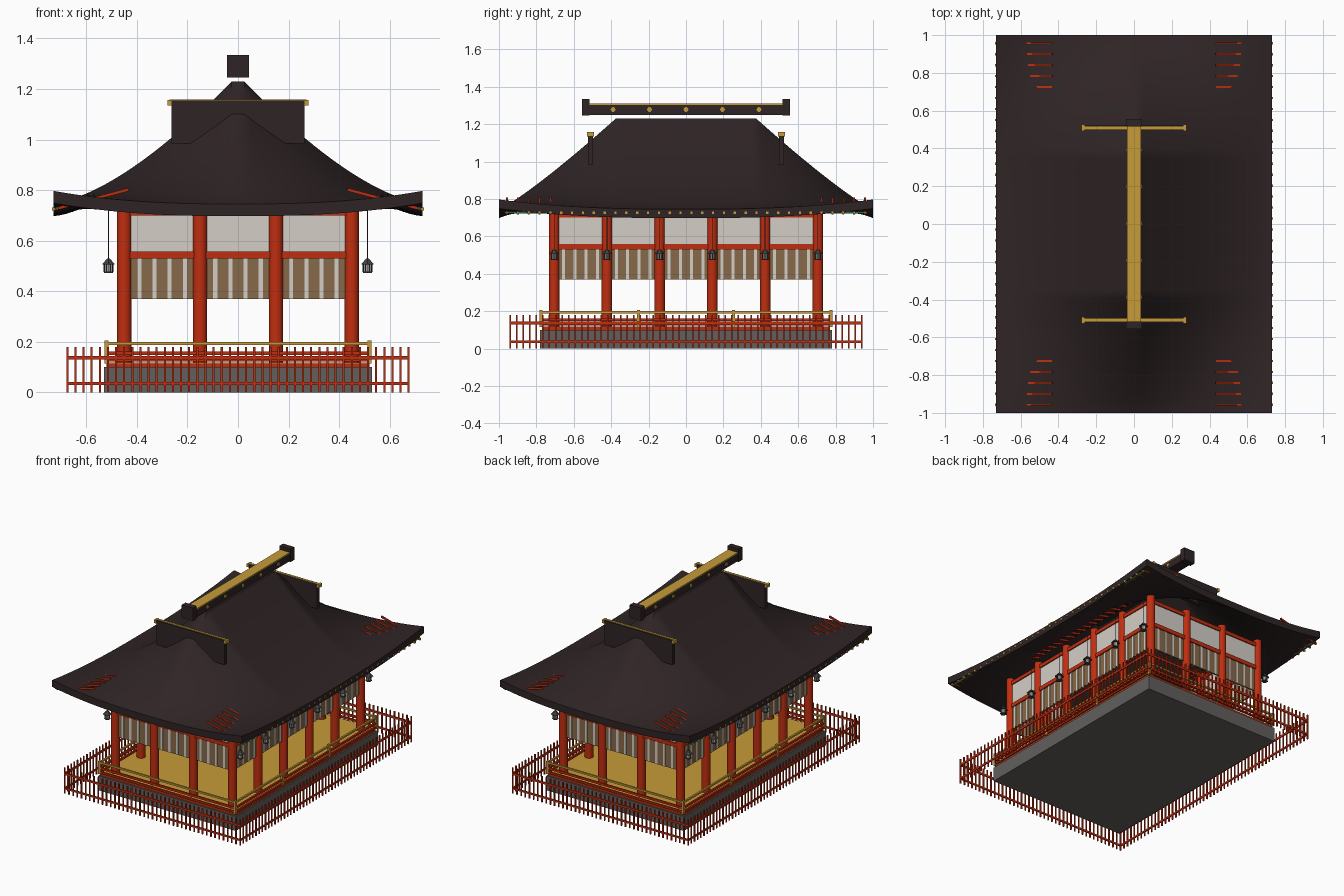
import bpy, bmesh, math
from mathutils import Matrix, Vector

if "Cube" in bpy.data.objects:
    bpy.data.objects.remove(bpy.data.objects["Cube"])


def material(name, r, g, b):
    lin = [((c / 255 + 0.055) / 1.055) ** 2.4 for c in (r, g, b)]
    m = bpy.data.materials.new(name)
    m.diffuse_color = (*lin, 1)
    m.use_nodes = True
    m.node_tree.nodes["Principled BSDF"].inputs["Base Color"].default_value = m.diffuse_color
    return m


ROOF = material("dark_roof", 47, 36, 37)
RED = material("vermilion", 192, 46, 16)
GOLD = material("gold", 198, 156, 58)
WHITE = material("plaster", 212, 206, 198)
STONE = material("stone", 98, 96, 93)
BROWN = material("bamboo", 135, 106, 74)
METAL = material("dark_metal", 62, 65, 63)
GREEN = material("green", 45, 105, 70)


class Part:
    """Collects primitives into one mesh object."""

    def __init__(self, name, mat):
        self.name, self.mat, self.bm = name, mat, bmesh.new()

    def box(self, x0, x1, y0, y1, z0, z1, rot=None):
        c = Vector(((x0 + x1) / 2, (y0 + y1) / 2, (z0 + z1) / 2))
        m = Matrix.Translation(c) @ (rot or Matrix()) @ Matrix.Diagonal((x1 - x0, y1 - y0, z1 - z0, 1))
        bmesh.ops.create_cube(self.bm, size=1, matrix=m)

    def cone(self, x, y, z0, z1, r0, r1, n=12):
        bmesh.ops.create_cone(self.bm, cap_ends=True, segments=n, radius1=r0, radius2=r1,
                              depth=z1 - z0, matrix=Matrix.Translation((x, y, (z0 + z1) / 2)))

    def stud(self, x, y, z, r, length):
        m = Matrix.Translation((x, y, z)) @ Matrix.Rotation(math.pi / 2, 4, 'Y')
        bmesh.ops.create_cone(self.bm, cap_ends=True, segments=10, radius1=r, radius2=r, depth=length, matrix=m)

    def done(self, smooth=False):
        me = bpy.data.meshes.new(self.name)
        self.bm.to_mesh(me)
        self.bm.free()
        me.materials.append(self.mat)
        ob = bpy.data.objects.new(self.name, me)
        bpy.context.collection.objects.link(ob)
        if smooth:
            bpy.ops.object.select_all(action='DESELECT')
            ob.select_set(True)
            bpy.context.view_layer.objects.active = ob
            bpy.ops.object.shade_smooth_by_angle(angle=math.radians(35))
        return ob


def frame(part, hx, hy, t, z0, z1):
    """Four bars around a rectangle."""
    for s in (-1, 1):
        part.box(-hx - t, hx + t, s * hy - t, s * hy + t, z0, z1)
        part.box(s * hx - t, s * hx + t, -hy - t, hy + t, z0, z1)


# stone base and floor
p = Part("stone_base", STONE)
p.box(-.53, .53, -.78, .78, 0, .1)
p.done()
p = Part("floor_edge", RED)
p.box(-.52, .52, -.77, .77, .1, .114)
p.done()
p = Part("floor", GOLD)
p.box(-.518, .518, -.768, .768, .114, .119)
p.done()

# floor railing
p = Part("railing_rails", RED)
frame(p, .52, .775, .006, .122, .134)
frame(p, .52, .775, .006, .148, .162)
p.done()
p = Part("railing_gold", GOLD)
frame(p, .52, .775, .006, .188, .2)
for sx in (-1, 1):
    for y in (-.775, -.255, .255, .775):
        p.box(sx * .52 - .008, sx * .52 + .008, y - .008, y + .008, .115, .206)
p.done()

# outer picket fence
p = Part("fence", RED)
FX, FY = .675, .94
frame(p, FX, FY, .004, .03, .042)
frame(p, FX, FY, .004, .13, .144)
for s in (-1, 1):
    for i in range(43):
        x = -FX + 2 * FX * i / 42
        p.box(x - .004, x + .004, s * FY - .004, s * FY + .004, 0, .18)
    for i in range(1, 54):
        y = -FY + 2 * FY * i / 54
        p.box(s * FX - .004, s * FX + .004, y - .004, y + .004, 0, .18)
p.done()

# columns
XS = [-.45, -.15, .15, .45]
YS = [-.705 + .282 * i for i in range(6)]
p = Part("columns", RED)
for x in XS:
    for y in YS:
        if abs(x) > .4 or abs(y) > .6:
            p.cone(x, y, .115, .75, .028, .028, 20)
p.done(True)

# beams, plaster panels and striped blinds between the columns
p = Part("beams", RED)
frame(p, .45, .705, .014, .53, .558)
frame(p, .45, .705, .014, .70, .725)
p.done()
p = Part("plaster_panels", WHITE)
frame(p, .45, .705, .006, .55, .71)
p.done()
p = Part("blinds", BROWN)
frame(p, .45, .705, .005, .37, .535)
p.done()
p = Part("blind_stripes", WHITE)
for s in (-1, 1):
    for a in XS[:-1]:
        for k in range(4):
            x = a + .06 + .06 * k
            p.box(x - .008, x + .008, s * .705 - .008, s * .705 + .008, .37, .535)
    for a in YS[:-1]:
        for k in range(4):
            y = a + .051 + .06 * k
            p.box(s * .45 - .008, s * .45 + .008, y - .008, y + .008, .37, .535)
p.done()

# hanging lanterns
metal, glow = Part("lantern_frames", METAL), Part("lantern_lights", WHITE)
for s in (-1, 1):
    for y in YS:
        x = s * .512
        metal.cone(x, y, .525, .745, .002, .002, 6)
        metal.cone(x, y, .505, .53, .03, .006, 6)
        metal.cone(x, y, .473, .479, .02, .02, 6)
        glow.cone(x, y, .479, .505, .014, .014, 6)
        for i in range(6):
            a = i * math.pi / 3
            metal.cone(x + .016 * math.cos(a), y + .016 * math.sin(a), .476, .507, .003, .003, 4)
metal.done()
glow.done()


# curved roof: product of a cross profile and a lengthwise profile, corners lifted
def roof_z(x, y):
    x, y = abs(x), abs(y)
    u = min(1, max(0, (.73 - x) / .705)) ** 1.5
    v = min(1, max(0, (1 - y) / .625)) ** 1.15
    return .745 + .485 * u * v + .052 * (x / .73) ** 2.5 * y ** 2.5


p = Part("roof", ROOF)
bmesh.ops.create_grid(p.bm, x_segments=58, y_segments=80, size=1)
for v in p.bm.verts:
    v.co.x *= .73
    v.co.z = roof_z(v.co.x, v.co.y)
ext = bmesh.ops.extrude_face_region(p.bm, geom=p.bm.faces[:], use_keep_orig=True)
for v in ext["geom"]:
    if isinstance(v, bmesh.types.BMVert):
        v.co.z -= .048
bmesh.ops.recalc_face_normals(p.bm, faces=p.bm.faces[:])
p.done(True)

# rafters under the long eaves, with gold tips and a green eave board
raft, tips, board = Part("rafters", RED), Part("rafter_tips", GOLD), Part("eave_boards", GREEN)
for s in (-1, 1):
    rot = Matrix.Rotation(s * math.atan2(.08, .3), 4, 'Y')
    for i in range(34):
        y = -.957 + .058 * i
        raft.box(s * .58 - .152, s * .58 + .152, y - .005, y + .005, .757, .769, rot)
        tips.box(s * .73 - .005, s * .73 + .005, y - .006, y + .006, .719, .732)
    board.box(s * .715 - .006, s * .715 + .006, -.97, .97, .722, .734)
for q in (raft, tips, board):
    q.done()

# gable plates with gold caps
p, g = Part("gable_plates", ROOF), Part("gable_trim", GOLD)
for s in (-1, 1):
    p.box(-.262, .262, s * .51 - .013, s * .51 + .013, .985, 1.154)
    g.box(-.27, .27, s * .507 - .008, s * .507 + .008, 1.145, 1.158)
    for sx in (-1, 1):
        g.box(sx * .27 - .008, sx * .27 + .008, s * .51 - .018, s * .51 + .018, 1.135, 1.157)
p.done()
g.done()

# ridge beam with end blocks, gold top and studs
p = Part("ridge_beam", ROOF)
p.box(-.037, .037, -.525, .525, 1.25, 1.303)
for s in (-1, 1):
    p.box(-.043, .043, s * .537 - .02, s * .537 + .02, 1.245, 1.335)
p.done()
p = Part("ridge_gold", GOLD)
p.box(-.037, .037, -.517, .517, 1.303, 1.31)
for i in range(5):
    p.stud(0, -.39 + .195 * i, 1.278, .013, .086)
p.done()
